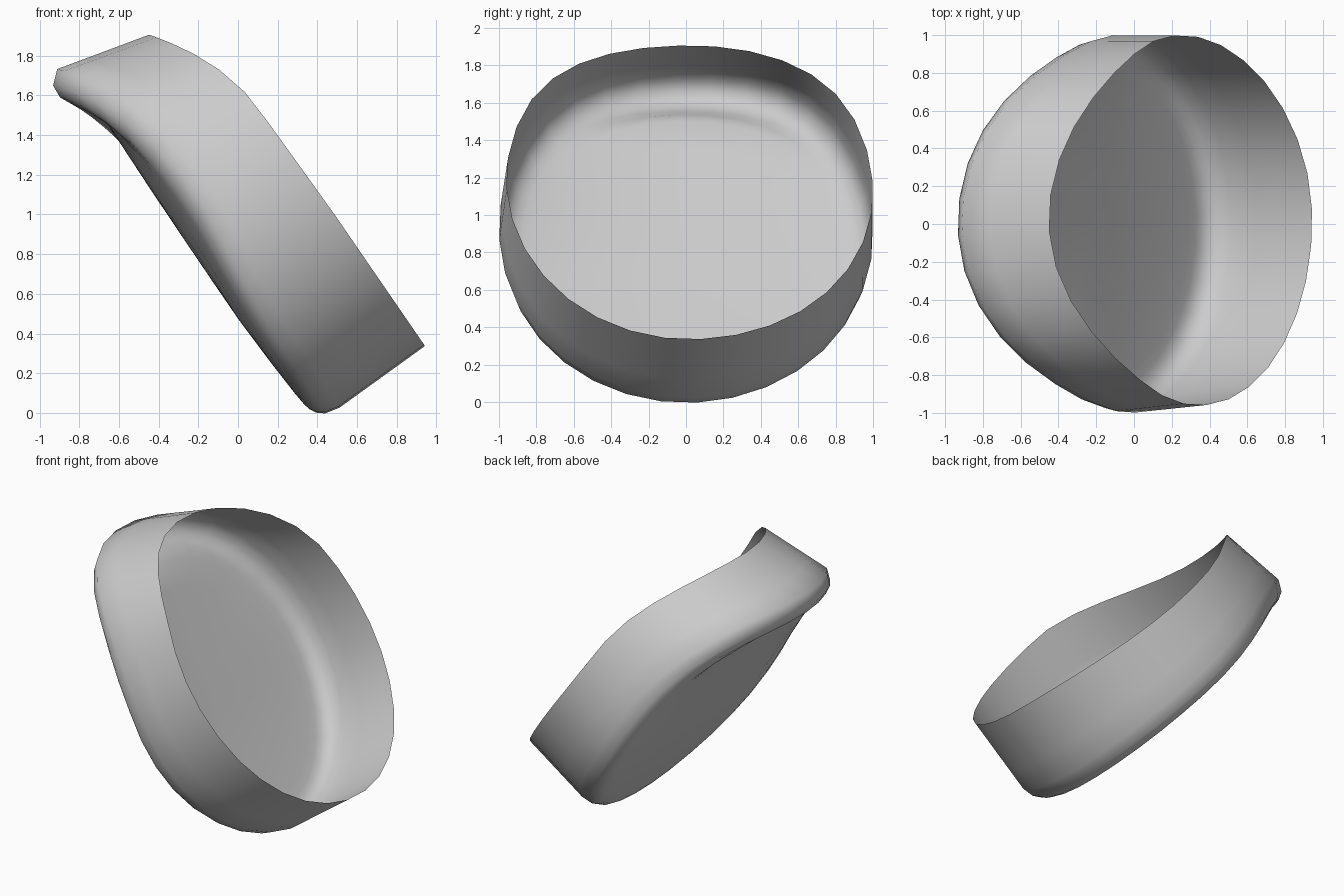
import bpy, bmesh, math

if "Cube" in bpy.data.objects:
    bpy.data.objects.remove(bpy.data.objects["Cube"])

SEG = 32
# (inset from the outline, height above the tilted base plane), rim to base
PROFILE = [(0, .962), (0, .78), (0, .6), (0, .43), (.018, .355), (.045, .322),
           (.08, .302), (.12, .295), (.18, .290), (.35, .283), (.6, .278), (.82, .277)]


def place(inset, n, a):
    """Point on the dish: circle, bent lip at the top, slight twist, then tilted."""
    depth = min(1, max(0, (n - .29) / .67))      # 0 at base, 1 at rim
    wall = min(1, max(0, (n - .43) / .53))       # 0 at wall foot, 1 at rim
    r = 1 - inset
    y = r * math.sin(a) * (1 - .02 * wall) + .02 * wall
    s = .765 - 1.045 * r * math.cos(a)
    n += .018 * wall * min(1, (s + .26) / .8)
    edge = s if wall > 0 else .765 - 1.045 * math.cos(a)
    t = max(0, (edge - 1.2) / .61)
    # bent lip along the top edge
    e = max(0, 1 - inset / .17)
    n -= wall * .23 * t ** 1.9 + (1 - wall) * .18 * t ** 2 * e * e * (3 - 2 * e)
    # sides of the base swell up ahead of the lip, one side more than the other
    side = math.sin(a) * r
    up = min(1, max(0, (s - .1) / .8))
    n += (1 - depth) * .03 * min(1, max(0, (s - .4) / 1.0))
    n += (1 - wall) * .03 * side ** 4 * math.exp(-((s - 1.15) / .4) ** 2)
    n += (1 - wall) * (.03 + .05 * up) * max(0, -side) ** 2
    n -= wall * .115 * max(0, side) ** 2
    s += .13 * t ** 1.1 * (1 - wall) * e ** 3
    # squarer top corners of the base
    if math.cos(a) < 0:
        s += .05 * math.sin(2 * a) ** 2 * r ** 3 * (1 - wall)
    return (-.585 * s + .811 * n, y, .811 * s + .585 * n)


# Open thin-walled dish with a rounded base edge
bm = bmesh.new()
rings = [[bm.verts.new(place(i, n, 2 * math.pi * k / SEG + .06)) for k in range(SEG)]
         for i, n in PROFILE]
for upper, lower in zip(rings, rings[1:]):
    for k in range(SEG):
        j = (k + 1) % SEG
        bm.faces.new((upper[k], upper[j], lower[j], lower[k]))
centre = bm.verts.new(place(1, .277, 0))
for k in range(SEG):
    bm.faces.new((rings[-1][k], rings[-1][(k + 1) % SEG], centre))
bm.normal_update()
# Outward normals: the lower wall must face down
bm.faces.ensure_lookup_table()
if bm.faces[0].normal.z > 0:
    bmesh.ops.reverse_faces(bm, faces=bm.faces[:])
for f in bm.faces:
    f.smooth = True
mesh = bpy.data.meshes.new("tilted_dish")
bm.to_mesh(mesh)
bm.free()
dish = bpy.data.objects.new("tilted_dish", mesh)
bpy.context.collection.objects.link(dish)
